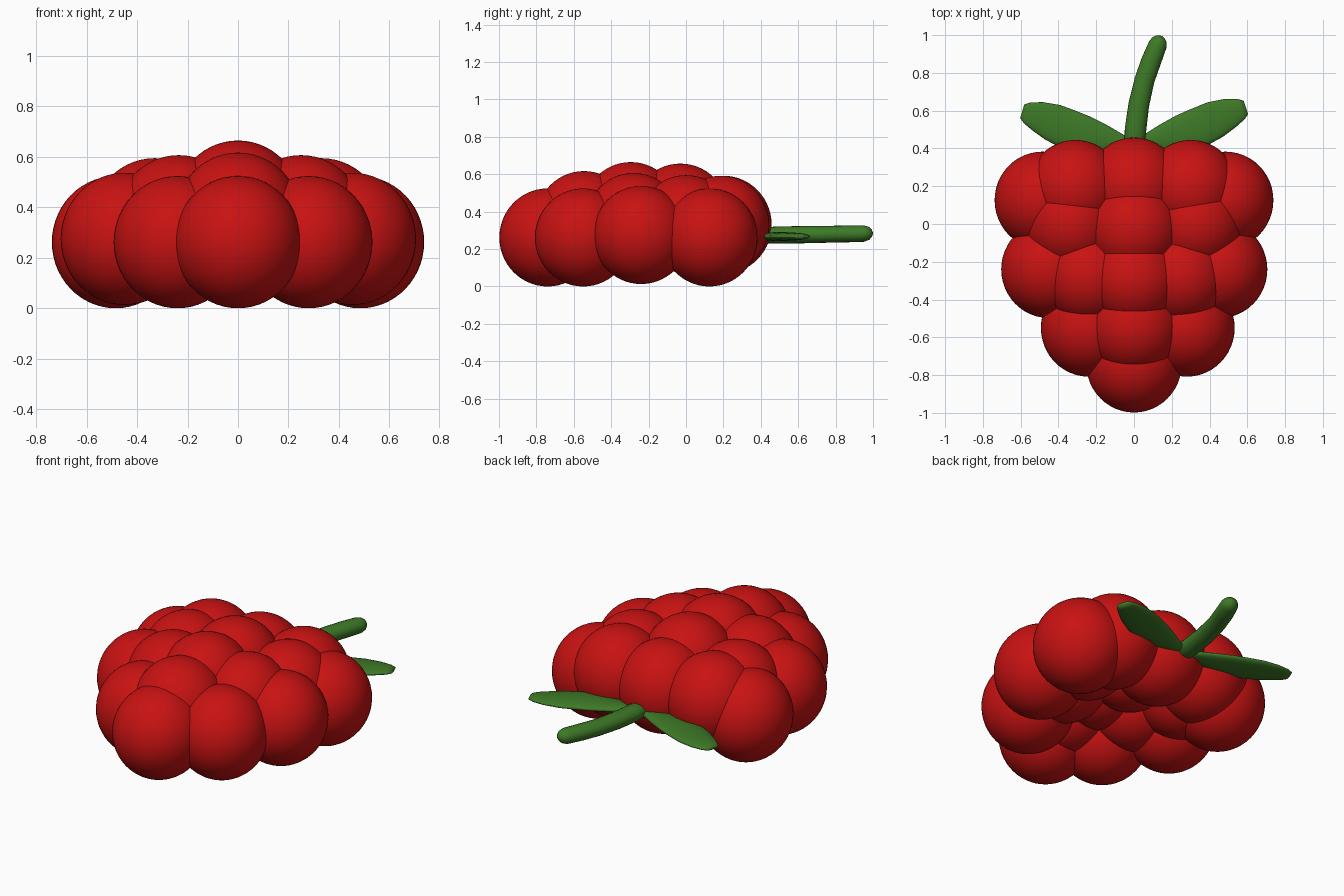
import bpy, bmesh, math
from mathutils import Vector

if "Cube" in bpy.data.objects:
    bpy.data.objects.remove(bpy.data.objects["Cube"])


def material(name, rgb):
    m = bpy.data.materials.new(name)
    m.diffuse_color = (*rgb, 1)
    m.use_nodes = True
    m.node_tree.nodes["Principled BSDF"].inputs["Base Color"].default_value = m.diffuse_color
    return m


RED = material("berry red", (0.58, 0.006, 0.006))
GREEN = material("leaf green", (0.047, 0.19, 0.02))


def add_object(name, bm, mat):
    bmesh.ops.recalc_face_normals(bm, faces=bm.faces)
    for f in bm.faces:
        f.smooth = True
    me = bpy.data.meshes.new(name)
    bm.to_mesh(me)
    bm.free()
    me.materials.append(mat)
    ob = bpy.data.objects.new(name, me)
    bpy.context.collection.objects.link(ob)
    return ob


def loft(name, sections, mat, sides=20):
    """Skin flat elliptical rings: (centre, half width, half height)."""
    bm = bmesh.new()
    rings = []
    for i, (c, w, h) in enumerate(sections):
        a = Vector(sections[max(i - 1, 0)][0])
        b = Vector(sections[min(i + 1, len(sections) - 1)][0])
        side = (b - a).cross(Vector((0, 0, 1))).normalized()
        up = side.cross(b - a).normalized()
        rings.append([bm.verts.new(Vector(c)
                      + side * w * math.cos(2 * math.pi * k / sides)
                      + up * h * math.sin(2 * math.pi * k / sides))
                      for k in range(sides)])
    for r, s in zip(rings, rings[1:]):
        for k in range(sides):
            n = (k + 1) % sides
            bm.faces.new((r[k], r[n], s[n], s[k]))
    bm.faces.new(rings[0])
    bm.faces.new(rings[-1])
    return add_object(name, bm, mat)


# Drupelets: overlapping beads in rows from the tip to the stem end
rows = {
    "tip": [(0, -0.74, 0.262)],
    "lower": [(-0.24, -0.55, 0.262), (0, -0.545, 0.355), (0.28, -0.55, 0.262)],
    "middle": [(-0.45, -0.24, 0.275), (-0.235, -0.28, 0.345), (0, -0.295, 0.403),
               (0.25, -0.28, 0.345), (0.453, -0.24, 0.275)],
    "upper": [(-0.485, 0.125, 0.262), (-0.33, 0.0, 0.333), (0, -0.03, 0.395),
              (0.33, 0.0, 0.333), (0.485, 0.125, 0.262)],
    "stem_end": [(-0.31, 0.187, 0.33), (0, 0.2, 0.33), (0.30, 0.187, 0.33)],
}
for row, centres in rows.items():
    for i, c in enumerate(centres):
        bm = bmesh.new()
        bmesh.ops.create_uvsphere(bm, u_segments=48, v_segments=28, radius=1)
        bmesh.ops.scale(bm, vec=(0.253, 0.258, 0.262), verts=bm.verts)
        add_object(f"drupelet_{row}_{i + 1}", bm, RED).location = c

# Stem: a bent round stalk with a rounded end
loft("stem", [((0.0, 0.38, 0.27), 0.03, 0.03),
              ((0.003, 0.42, 0.274), 0.055, 0.043),
              ((0.008, 0.50, 0.275), 0.057, 0.046),
              ((0.025, 0.63, 0.277), 0.055, 0.046),
              ((0.055, 0.76, 0.279), 0.053, 0.045),
              ((0.09, 0.86, 0.281), 0.053, 0.045),
              ((0.126, 0.95, 0.283), 0.049, 0.044),
              ((0.135, 0.975, 0.284), 0.040, 0.036),
              ((0.140, 0.988, 0.284), 0.026, 0.024),
              ((0.143, 0.997, 0.284), 0.008, 0.008)], GREEN)

# Leaves: flat lens-shaped blades, one each side of the stem
blade = [(0.01, 0.43, 0.018, 0.012), (0.06, 0.44, 0.035, 0.018),
         (0.15, 0.455, 0.072, 0.022), (0.25, 0.48, 0.098, 0.024),
         (0.34, 0.51, 0.106, 0.024), (0.43, 0.553, 0.100, 0.022),
         (0.51, 0.588, 0.080, 0.019), (0.565, 0.608, 0.058, 0.015),
         (0.592, 0.617, 0.038, 0.009)]
for name, sx, drop in (("leaf_right", 1, 0), ("leaf_left", -1, 0.035)):
    loft(name, [((sx * x, y - drop * x, 0.267), w, h) for x, y, w, h in blade], GREEN)
